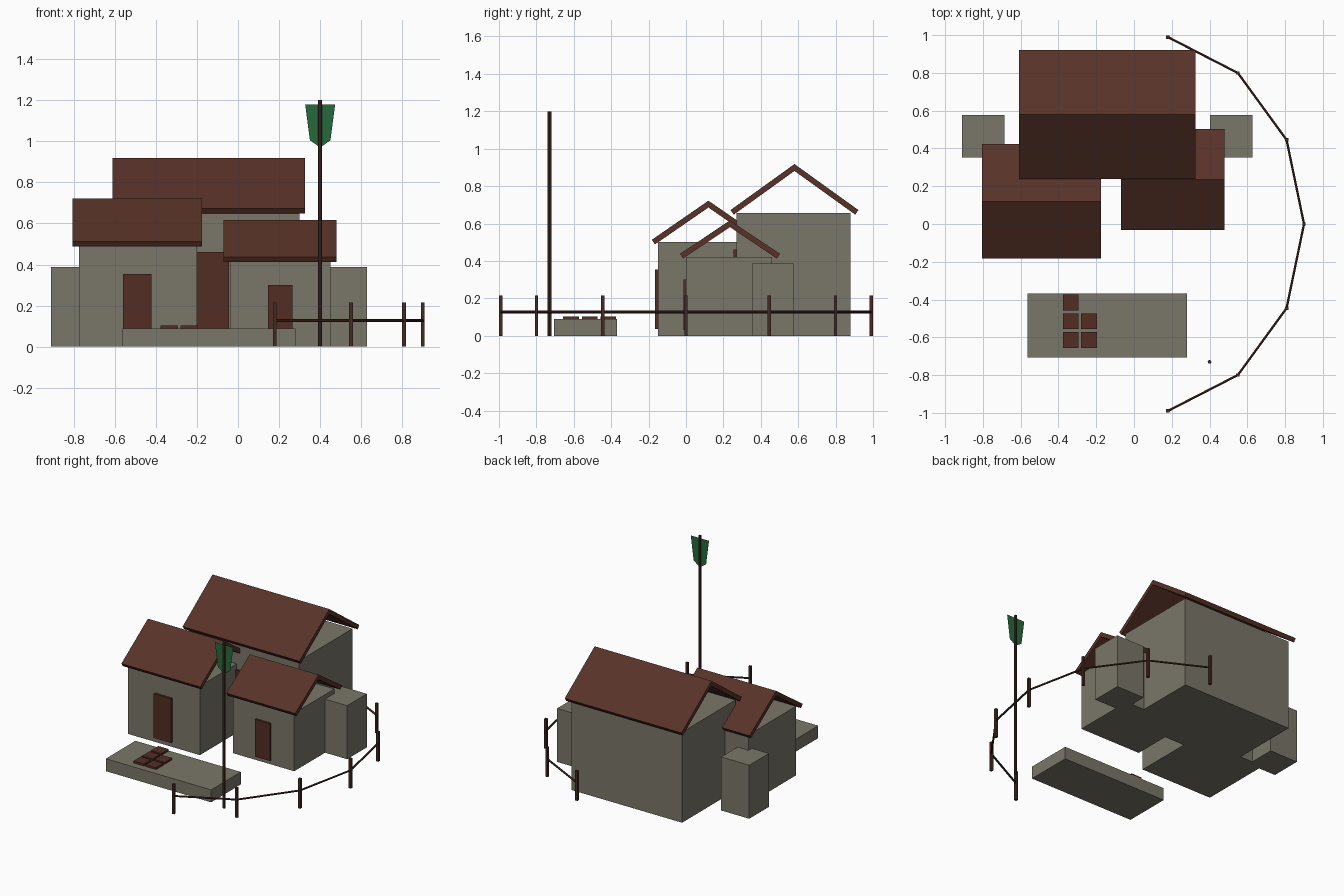
import bpy, bmesh, math
from mathutils import Vector

if "Cube" in bpy.data.objects:
    bpy.data.objects.remove(bpy.data.objects["Cube"])


def material(name, color):
    m = bpy.data.materials.new(name)
    m.diffuse_color = (*color, 1)
    m.use_nodes = True
    m.node_tree.nodes["Principled BSDF"].inputs["Base Color"].default_value = m.diffuse_color
    return m


STONE = material("grey stone", (0.195, 0.181, 0.141))
ROOF = material("roof brown", (0.098, 0.032, 0.021))
DOOR = material("door brown", (0.088, 0.027, 0.018))
WOOD = material("dark wood", (0.058, 0.024, 0.016))
GREEN = material("banner green", (0.019, 0.141, 0.045))


def make(name, bm, mat):
    bmesh.ops.recalc_face_normals(bm, faces=bm.faces[:])
    me = bpy.data.meshes.new(name)
    bm.to_mesh(me)
    bm.free()
    me.materials.append(mat)
    ob = bpy.data.objects.new(name, me)
    bpy.context.collection.objects.link(ob)
    return ob


def box(name, x, y, z, mat):
    bm = bmesh.new()
    bmesh.ops.create_cube(bm, size=1)
    for v in bm.verts:
        v.co = [sum(r) / 2 + c * (r[1] - r[0]) for r, c in zip((x, y, z), v.co)]
    return make(name, bm, mat)


def roof(name, x, yc, half, ridge, eave, t=0.03):
    """Open gable roof: a chevron profile extruded along x."""
    a = math.atan2(ridge - eave, half)
    dy, dz = t * math.sin(a), t * math.cos(a)
    prof = [(yc - half, eave), (yc, ridge), (yc + half, eave),
            (yc + half - dy, eave - dz), (yc, ridge - t / math.cos(a)),
            (yc - half + dy, eave - dz)]
    bm = bmesh.new()
    n = len(prof)
    l, r = [[bm.verts.new((px, y, z)) for y, z in prof] for px in x]
    for i in range(n):
        j = (i + 1) % n
        bm.faces.new((l[i], l[j], r[j], r[i]))
    for ring in (l, r):  # each gable end as two slab ends
        bm.faces.new((ring[0], ring[1], ring[4], ring[5]))
        bm.faces.new((ring[1], ring[2], ring[3], ring[4]))
    return make(name, bm, ROOF)


def rod(name, a, b, radius, sides, mat):
    a, b = Vector(a), Vector(b)
    bm = bmesh.new()
    bmesh.ops.create_cone(bm, cap_ends=True, segments=sides, radius1=radius,
                          radius2=radius, depth=(b - a).length)
    rot = (b - a).to_track_quat('Z', 'Y')
    for v in bm.verts:
        v.co = rot @ v.co + (a + b) / 2
    return make(name, bm, mat)


# Three houses: walls, door and open gable roof
box("left_house_walls", (-0.775, -0.20), (-0.15, 0.39), (0, 0.50), STONE)
box("left_house_door", (-0.56, -0.42), (-0.166, -0.14), (0.035, 0.355), DOOR)
roof("left_house_roof", (-0.805, -0.175), 0.12, 0.303, 0.722, 0.513)

box("right_house_walls", (-0.04, 0.45), (0.0, 0.46), (0, 0.42), STONE)
box("right_house_door", (0.147, 0.265), (-0.014, 0.01), (0.03, 0.30), DOOR)
roof("right_house_roof", (-0.07, 0.48), 0.235, 0.267, 0.617, 0.438)

box("back_hall_walls", (-0.585, 0.30), (0.27, 0.88), (0, 0.655), STONE)
box("back_hall_door", (-0.235, -0.045), (0.255, 0.28), (0.035, 0.462), DOOR)
roof("back_hall_roof", (-0.61, 0.325), 0.58, 0.342, 0.918, 0.672)

# Low side blocks
box("left_block", (-0.91, -0.685), (0.352, 0.577), (0, 0.387), STONE)
box("right_block", (0.402, 0.627), (0.352, 0.577), (0, 0.387), STONE)

# Stone platform with five square tiles
box("platform", (-0.563, 0.28), (-0.707, -0.368), (0, 0.09), STONE)
for i, (cx, cy) in enumerate([(0, 0), (0, 1), (0, 2), (1, 0), (1, 1)]):
    x, y = -0.335 + 0.097 * cx, -0.615 + 0.1 * cy
    box(f"tile_{i + 1}", (x - 0.042, x + 0.042), (y - 0.042, y + 0.042),
        (0.01, 0.104), DOOR)

# Banner pole and flat banner
rod("banner_pole", (0.40, -0.73, 0), (0.40, -0.73, 1.2), 0.01, 8, WOOD)
bm = bmesh.new()
bm.faces.new([bm.verts.new((x, -0.73, z)) for x, z in
              [(0.327, 1.18), (0.35, 1.005), (0.40, 0.97), (0.45, 1.005), (0.473, 1.18)]])
make("banner", bm, GREEN)

# Curved fence: posts along an elliptical arc joined by a rail
arc = [math.radians(78.5) * k / 3 for k in range(-3, 4)]
pts = [(0.9 * math.cos(a), 1.01 * math.sin(a)) for a in arc]
for i, (x, y) in enumerate(pts):
    box(f"fence_post_{i + 1}", (x - 0.009, x + 0.009), (y - 0.009, y + 0.009),
        (0, 0.215), WOOD)
for i, (p, q) in enumerate(zip(pts, pts[1:])):
    rod(f"fence_rail_{i + 1}", (*p, 0.127), (*q, 0.127), 0.007, 6, WOOD)
